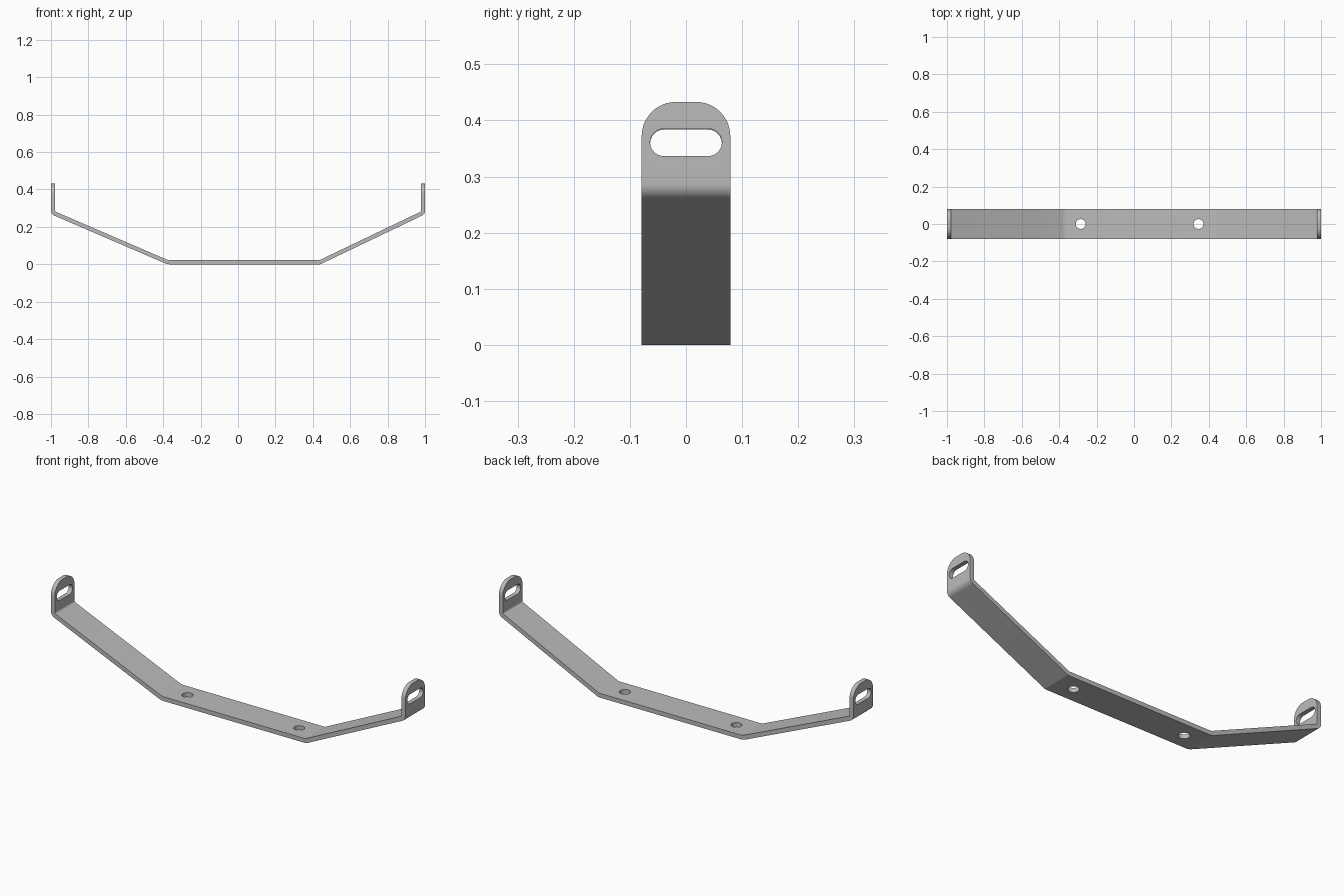
import bpy, bmesh, math
from mathutils import Vector, Matrix

default = bpy.data.objects.get("Cube")
if default:
    bpy.data.objects.remove(default, do_unlink=True)

HALF_WIDTH = 0.079
THICK = 0.022
TOP = 0.433

steel = bpy.data.materials.new("grey_steel")
steel.use_nodes = True
colour = (0.5, 0.5, 0.5, 1)
steel.diffuse_color = colour
steel.node_tree.nodes["Principled BSDF"].inputs["Base Color"].default_value = colour


def add_object(name, bm):
    bmesh.ops.recalc_face_normals(bm, faces=bm.faces)
    mesh = bpy.data.meshes.new(name)
    bm.to_mesh(mesh)
    bm.free()
    mesh.materials.append(steel)
    obj = bpy.data.objects.new(name, mesh)
    bpy.context.collection.objects.link(obj)
    return obj


def bend(corner, before, after, radius, steps=8):
    """Outer and inner point pairs around one rounded bend."""
    d1 = (corner - before).normalized()
    d2 = (after - corner).normalized()
    turn = d1.angle(d2)
    n1 = Vector((-d1.y, d1.x))
    centre = corner - d1 * radius * math.tan(turn / 2) + n1 * radius
    pairs = []
    for i in range(steps + 1):
        ray = Matrix.Rotation(turn * i / steps, 2) @ -n1
        pairs.append((centre + ray * radius, centre + ray * (radius - THICK)))
    return pairs


# Outer line of the bent strip, with a bend radius at each inner corner
path = [Vector(p) for p in [(-1, TOP), (-1, 0.268), (-0.378, 0),
                            (0.44, 0), (1, 0.268), (1, TOP)]]
radii = [0.03, 0.08, 0.03, 0.03]
inward = Vector((THICK, 0))
sections = [(path[0], path[0] + inward)]
for i, radius in enumerate(radii, 1):
    sections += bend(path[i], path[i - 1], path[i + 1], radius)
sections.append((path[-1], path[-1] - inward))

# Sweep the rectangular section along the strip
bm = bmesh.new()
rings = []
for outer, inner in sections:
    rings.append([bm.verts.new((p.x, y, p.y)) for p, y in
                  ((outer, -HALF_WIDTH), (outer, HALF_WIDTH),
                   (inner, HALF_WIDTH), (inner, -HALF_WIDTH))])
for a, b in zip(rings, rings[1:]):
    for k in range(4):
        m = (k + 1) % 4
        bm.faces.new((a[k], a[m], b[m], b[k]))
bm.faces.new(rings[0])
bm.faces.new(rings[-1])

# Round the top corners of both end tabs
corners = [e for e in bm.edges
           if all(v.co.z > TOP - 0.001 for v in e.verts)
           and abs(e.verts[0].co.y - e.verts[1].co.y) < 0.001]
bmesh.ops.bevel(bm, geom=corners, offset=0.061, segments=12,
                profile=0.5, affect='EDGES')
bracket = add_object("bent_bracket", bm)


def prism(name, outline, depth):
    """Closed outline pushed along a depth vector, used as a cutter."""
    bm = bmesh.new()
    face = bm.faces.new([bm.verts.new(p) for p in outline])
    new = bmesh.ops.extrude_face_region(bm, geom=[face])["geom"]
    bmesh.ops.translate(bm, vec=depth, verts=[
        v for v in new if isinstance(v, bmesh.types.BMVert)])
    obj = add_object(name, bm)
    obj.hide_render = True
    return obj


def slot_cutter(name, x, z):
    radius, reach = 0.0245, 0.0395
    outline = []
    for side in (1, -1):
        for i in range(13):
            a = math.pi * i / 12 - math.pi / 2
            outline.append((x - 0.1, side * (reach + radius * math.cos(a)),
                            z + side * radius * math.sin(a)))
    return prism(name, outline, (0.2, 0, 0))


def hole_cutter(name, x):
    ring = [(x + 0.026 * math.cos(math.tau * i / 32),
             0.026 * math.sin(math.tau * i / 32), -0.1) for i in range(32)]
    return prism(name, ring, (0, 0, 0.2))


# Slots in the tabs and screw holes in the base
cutters = [slot_cutter("left_slot_cutter", 1, 0.361),
           slot_cutter("right_slot_cutter", -1, 0.359),
           hole_cutter("left_hole_cutter", 0.345),
           hole_cutter("right_hole_cutter", -0.285)]
for cutter in cutters:
    mod = bracket.modifiers.new(cutter.name, 'BOOLEAN')
    mod.operation = 'DIFFERENCE'
    mod.solver = 'EXACT'
    mod.object = cutter

# Apply the cuts, then drop the cutters
graph = bpy.context.evaluated_depsgraph_get()
cut_mesh = bpy.data.meshes.new_from_object(bracket.evaluated_get(graph))
bracket.modifiers.clear()
bracket.data = cut_mesh
for cutter in cutters:
    bpy.data.objects.remove(cutter, do_unlink=True)

bpy.ops.object.select_all(action='DESELECT')
bracket.select_set(True)
bpy.context.view_layer.objects.active = bracket
bpy.ops.object.shade_smooth_by_angle(angle=math.radians(30))
